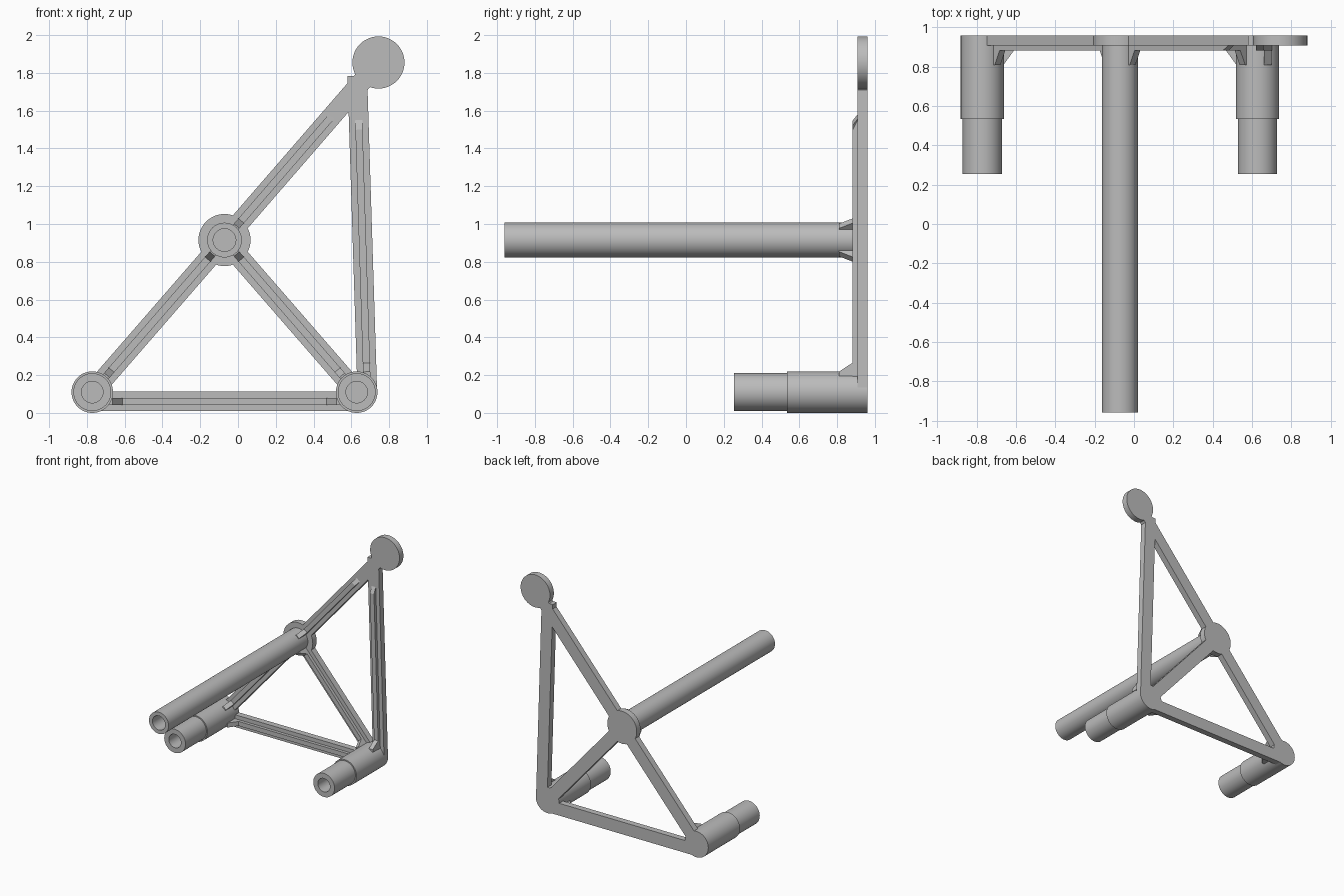
import bpy, bmesh, math
from mathutils import Vector, Matrix

cube = bpy.data.objects.get("Cube")
if cube:
    bpy.data.objects.remove(cube, do_unlink=True)

grey = bpy.data.materials.new("plain grey")
grey.use_nodes = True
colour = (0.5, 0.5, 0.5, 1)
grey.diffuse_color = colour
grey.node_tree.nodes["Principled BSDF"].inputs["Base Color"].default_value = colour

# Depths along y: frame back, frame front, rib front, gusset front
BACK, FACE, RIB, GUSSET = 0.96, 0.908, 0.882, 0.81
BAR_W, RIB_W = 0.104, 0.038


def finish(name, bm, smooth=False):
    bmesh.ops.recalc_face_normals(bm, faces=bm.faces)
    mesh = bpy.data.meshes.new(name)
    bm.to_mesh(mesh)
    bm.free()
    obj = bpy.data.objects.new(name, mesh)
    bpy.context.collection.objects.link(obj)
    mesh.materials.append(grey)
    if smooth:
        bpy.ops.object.select_all(action="DESELECT")
        obj.select_set(True)
        bpy.context.view_layer.objects.active = obj
        bpy.ops.object.shade_smooth_by_angle(angle=math.radians(35))
    return obj


def turned(name, centre, profile, steps=48):
    """Revolve a (radius, y) profile about a y axis through centre (x, z)."""
    bm = bmesh.new()
    verts = [bm.verts.new((centre[0] + r, y, centre[1])) for r, y in profile]
    edges = [bm.edges.new(pair) for pair in zip(verts, verts[1:])]
    bmesh.ops.spin(bm, geom=verts + edges, cent=(centre[0], 0, centre[1]),
                   axis=(0, 1, 0), angle=math.tau, steps=steps)
    bmesh.ops.remove_doubles(bm, verts=bm.verts, dist=1e-5)
    return finish(name, bm, True)


def strip(name, start, end, width, profile):
    """Extrude a (distance from start, y) side profile across the width."""
    along = Vector((end[0] - start[0], 0, end[1] - start[1])).normalized()
    across = along.cross(Vector((0, 1, 0)))
    origin = Vector((start[0], 0, start[1])) - across * width / 2
    bm = bmesh.new()
    face = bm.faces.new([bm.verts.new(origin + along * s + Vector((0, y, 0)))
                         for s, y in profile])
    new = bmesh.ops.extrude_face_region(bm, geom=[face])["geom"]
    bmesh.ops.translate(bm, vec=across * width,
                        verts=[v for v in new if isinstance(v, bmesh.types.BMVert)])
    return finish(name, bm)


def bar(name, start, end):
    length = math.dist(start, end)
    strip(name, start, end, BAR_W, [(0, FACE), (length, FACE), (length, BACK), (0, BACK)])


def rib(name, start, end, begin, stop, taper=0):
    strip(name, start, end, RIB_W,
          [(begin, RIB), (stop - taper, RIB), (stop, FACE + 0.01), (begin, FACE + 0.01)])


def gusset(name, start, end, radius, reach=0.045):
    inner = radius - 0.015
    strip(name, start, end, RIB_W,
          [(inner, GUSSET), (radius + 0.008, GUSSET), (radius + reach, RIB),
           (radius + reach, FACE + 0.01), (inner, FACE + 0.01)])


left_low, right_low = (-0.775, 0.115), (0.625, 0.115)
hub, tip = (-0.075, 0.92), (0.74, 1.86)
base_a, base_b = (-0.775, 0.066), (0.625, 0.066)
post_low, post_top = (0.681, 0.115), (0.628, 1.79)

# Round ends of the flat frame
for name, centre, radius in (("hub_disc", hub, 0.138), ("top_disc", tip, 0.138),
                             ("lower_right_disc", left_low, 0.11),
                             ("lower_left_disc", right_low, 0.11)):
    turned(name, centre, [(0, FACE), (radius, FACE), (radius, BACK), (0, BACK)])

# Flat frame bars
bar("lower_diagonal_bar", left_low, hub)
bar("upper_diagonal_bar", hub, tip)
bar("cross_bar", hub, right_low)
bar("base_bar", base_a, base_b)
bar("post_bar", post_low, post_top)

# Raised stiffening ribs
rib("lower_diagonal_rib", left_low, hub, 0.1, math.dist(left_low, hub) - 0.08)
rib("upper_diagonal_rib", hub, tip, 0.08, 0.88, 0.06)
rib("cross_rib", hub, right_low, 0.08, math.dist(hub, right_low) - 0.1)
rib("base_rib", base_a, base_b, 0.08, 1.32)
rib("post_rib", post_low, post_top, 0.06, 1.46, 0.07)

# Gussets where ribs meet tubes
gusset("lower_right_gusset", left_low, hub, 0.11)
gusset("hub_lower_gusset", hub, left_low, 0.09)
gusset("hub_upper_gusset", hub, tip, 0.09)
gusset("hub_cross_gusset", hub, right_low, 0.09)
gusset("lower_left_gusset", right_low, hub, 0.11)
gusset("base_right_gusset", base_a, base_b, 0.1, 0.06)
gusset("base_left_gusset", base_b, base_a, 0.1, 0.06)
gusset("post_gusset", post_low, post_top, 0.1, 0.055)

# Long hollow centre tube
turned("centre_tube", hub, [(0, 0.9), (0.06, 0.9), (0.06, -0.96), (0.092, -0.96),
                            (0.092, 0.93), (0, 0.93)])

# Stepped hollow lower tubes
for name, centre in (("right_foot_tube", left_low), ("left_foot_tube", right_low)):
    turned(name, centre, [(0, 0.9), (0.057, 0.9), (0.057, 0.255), (0.1, 0.255),
                          (0.1, 0.535), (0.11, 0.535), (0.11, 0.93), (0, 0.93)])

# Centre the assembly on the ground
bpy.context.view_layer.update()
points = [o.matrix_world @ v.co for o in bpy.context.collection.objects
          if o.type == "MESH" and grey.name in o.data.materials for v in o.data.vertices]
low = [min(p[i] for p in points) for i in range(3)]
high = [max(p[i] for p in points) for i in range(3)]
shift = Matrix.Translation((-(low[0] + high[0]) / 2, -(low[1] + high[1]) / 2, -low[2]))
for obj in bpy.context.collection.objects:
    if obj.type == "MESH" and grey.name in obj.data.materials:
        obj.data.transform(shift)
